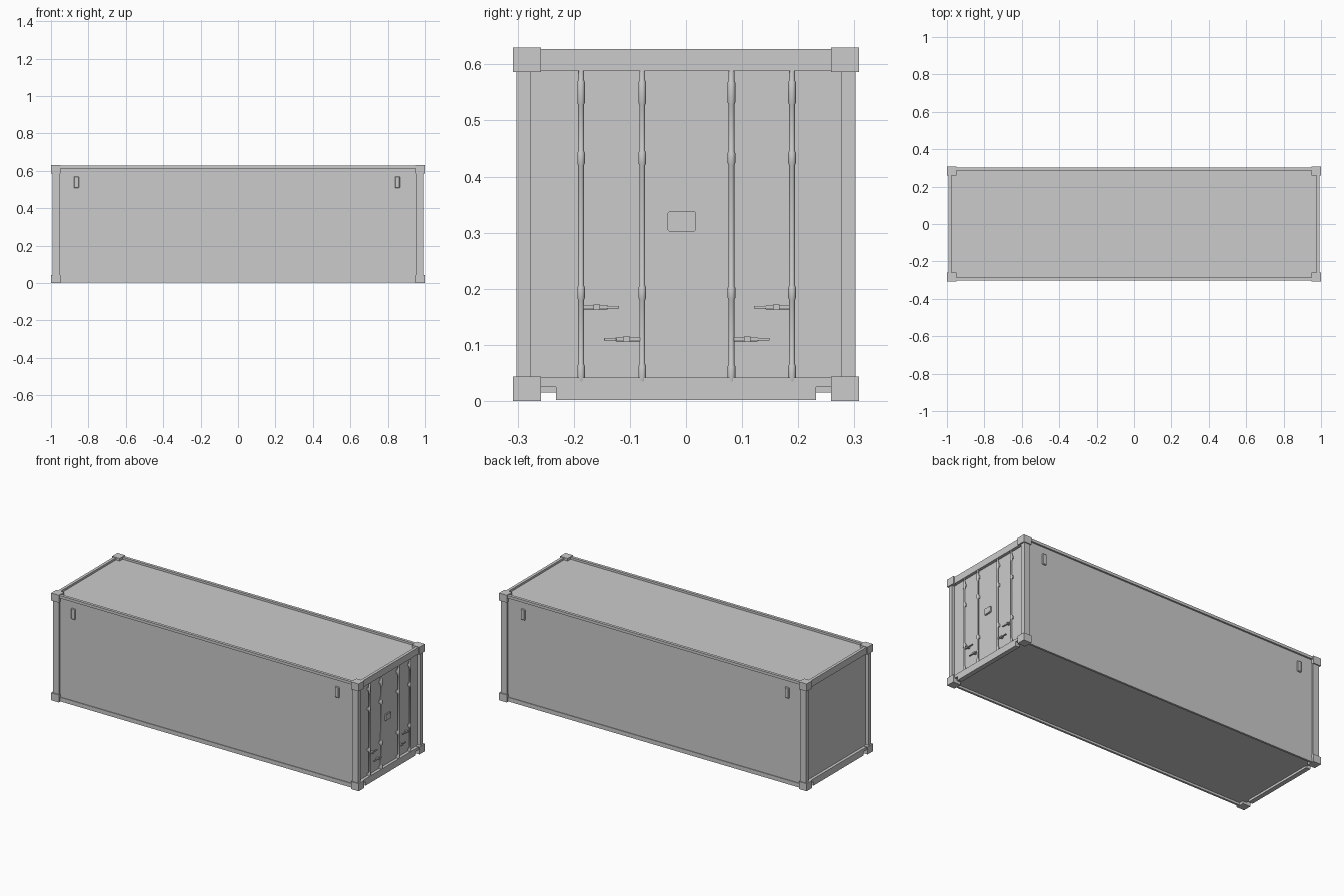
import bpy
import bmesh
from mathutils import Matrix, Vector

cube = bpy.data.objects.get("Cube")
if cube:
    bpy.data.objects.remove(cube, do_unlink=True)

grey = bpy.data.materials.new("plain_grey")
grey.use_nodes = True
GREY = (0.6, 0.6, 0.6, 1)
grey.diffuse_color = GREY
grey.node_tree.nodes["Principled BSDF"].inputs["Base Color"].default_value = GREY


def finish(name, bm):
    bmesh.ops.recalc_face_normals(bm, faces=bm.faces)
    mesh = bpy.data.meshes.new(name)
    bm.to_mesh(mesh)
    bm.free()
    mesh.materials.append(grey)
    obj = bpy.data.objects.new(name, mesh)
    bpy.context.collection.objects.link(obj)
    return obj


def box(name, x, y, z):
    """Box given by its (low, high) range on each axis."""
    bm = bmesh.new()
    size = Vector([b - a for a, b in (x, y, z)])
    mid = Vector([(a + b) / 2 for a, b in (x, y, z)])
    bmesh.ops.create_cube(bm, size=1, matrix=Matrix.Translation(mid) @ Matrix.Diagonal(size.to_4d()))
    return finish(name, bm)


def span(sign, low, high):
    return tuple(sorted((sign * low, sign * high)))


def rounded(obj, width, segments=2):
    mod = obj.modifiers.new("rounding", 'BEVEL')
    mod.width = width
    mod.segments = segments
    return obj


def lathe(name, x, y, profile, sides=12):
    """Upright round bar made from (radius, height) rings."""
    bm = bmesh.new()
    rings = []
    for r, z in profile:
        ring = bmesh.ops.create_circle(bm, segments=sides, radius=r,
                                       matrix=Matrix.Translation((x, y, z)))["verts"]
        rings.append(ring)
    for a, b in zip(rings, rings[1:]):
        for i in range(sides):
            j = (i + 1) % sides
            bm.faces.new((a[i], a[j], b[j], b[i]))
    bm.faces.new(rings[0])
    bm.faces.new(rings[-1])
    obj = finish(name, bm)
    bpy.context.view_layer.objects.active = obj
    obj.select_set(True)
    bpy.ops.object.shade_smooth_by_angle()
    obj.select_set(False)
    return obj


H = 0.63
# Body panels: walls, roof and raised floor
box("body_panels", (-0.975, 0.975), (-0.292, 0.292), (0.015, 0.615))

for sx, end in ((-1, "back_end"), (1, "door_end")):
    for sy, side in ((-1, "front"), (1, "rear")):
        # Corner castings and posts
        for z, level in (((0, 0.044), "lower"), ((0.586, H), "upper")):
            box(f"{end}_{side}_{level}_casting", span(sx, 0.95, 1), span(sy, 0.258, 0.308), z)
        box(f"{end}_{side}_post", span(sx, 0.952, 0.992), span(sy, 0.277, 0.302), (0.04, 0.59))
    # Header and notched sill
    box(f"{end}_header", span(sx, 0.975, 0.992), (-0.26, 0.26), (0.588, 0.627))
    box(f"{end}_sill_top", span(sx, 0.965, 0.992), (-0.26, 0.26), (0.025, 0.042))
    box(f"{end}_sill", span(sx, 0.965, 0.992), (-0.232, 0.232), (0.002, 0.03))

for sy, side in ((-1, "front"), (1, "rear")):
    # Long rails
    box(f"{side}_top_rail", (-0.955, 0.955), span(sy, 0.285, 0.302), (0.611, 0.627))
    box(f"{side}_bottom_rail", (-0.955, 0.955), span(sy, 0.284, 0.296), (0.002, 0.026))
    # Small covered vents near the top corners
    for x in (-0.864, 0.852):
        rounded(box(f"{side}_vent", (x - 0.013, x + 0.013), span(sy, 0.29, 0.3),
                    (0.507, 0.57)), 0.003, 1)

# Door locking bars with thicker guide sleeves
R, SLEEVE = 0.0052, 0.0068
for y in (-0.187, -0.078, 0.081, 0.189):
    profile = [(R, 0.026)]
    for low, high in ((0.036, 0.062), (0.184, 0.202), (0.424, 0.442), (0.532, 0.568)):
        profile += [(R, low - 0.004), (SLEEVE, low), (SLEEVE, high), (R, high + 0.004)]
    profile.append((R, 0.602))
    lathe("locking_bar", 0.986, y, profile)
    for z in (0.049, 0.193, 0.433, 0.55):
        box("bar_bracket", (0.974, 0.986), (y - 0.006, y + 0.006), (z - 0.008, z + 0.008))

# Door handles with their catches
for y, direction, z in ((-0.187, 1, 0.167), (-0.078, -1, 0.11),
                        (0.081, 1, 0.11), (0.189, -1, 0.167)):
    def reach(a, b):
        return tuple(sorted((y + direction * a, y + direction * b)))
    rounded(box("handle_lever", (0.983, 0.989), reach(0, 0.048), (z - 0.0035, z + 0.0035)), 0.0015)
    rounded(box("handle_grip", (0.982, 0.99), reach(0.046, 0.068), (z - 0.0025, z + 0.0025)), 0.0015)
    box("handle_catch", (0.974, 0.992), reach(0.022, 0.034), (z - 0.005, z + 0.005))

# Door plate: rounded backing and raised face
for name, depth, inset in (("door_plate", 0.981, 0), ("door_plate_face", 0.983, 0.003)):
    bm = bmesh.new()
    y0, y1, z0, z1 = -0.033 + inset, 0.018 - inset, 0.301 + inset, 0.339 - inset
    c = 0.004
    outline = [(y0 + c, z0), (y1 - c, z0), (y1, z0 + c), (y1, z1 - c),
               (y1 - c, z1), (y0 + c, z1), (y0, z1 - c), (y0, z0 + c)]
    face = bm.faces.new([bm.verts.new((0.974, *p)) for p in outline])
    moved = bmesh.ops.extrude_face_region(bm, geom=[face])["geom"]
    bmesh.ops.translate(bm, vec=(depth - 0.974, 0, 0),
                        verts=[v for v in moved if isinstance(v, bmesh.types.BMVert)])
    finish(name, bm)
